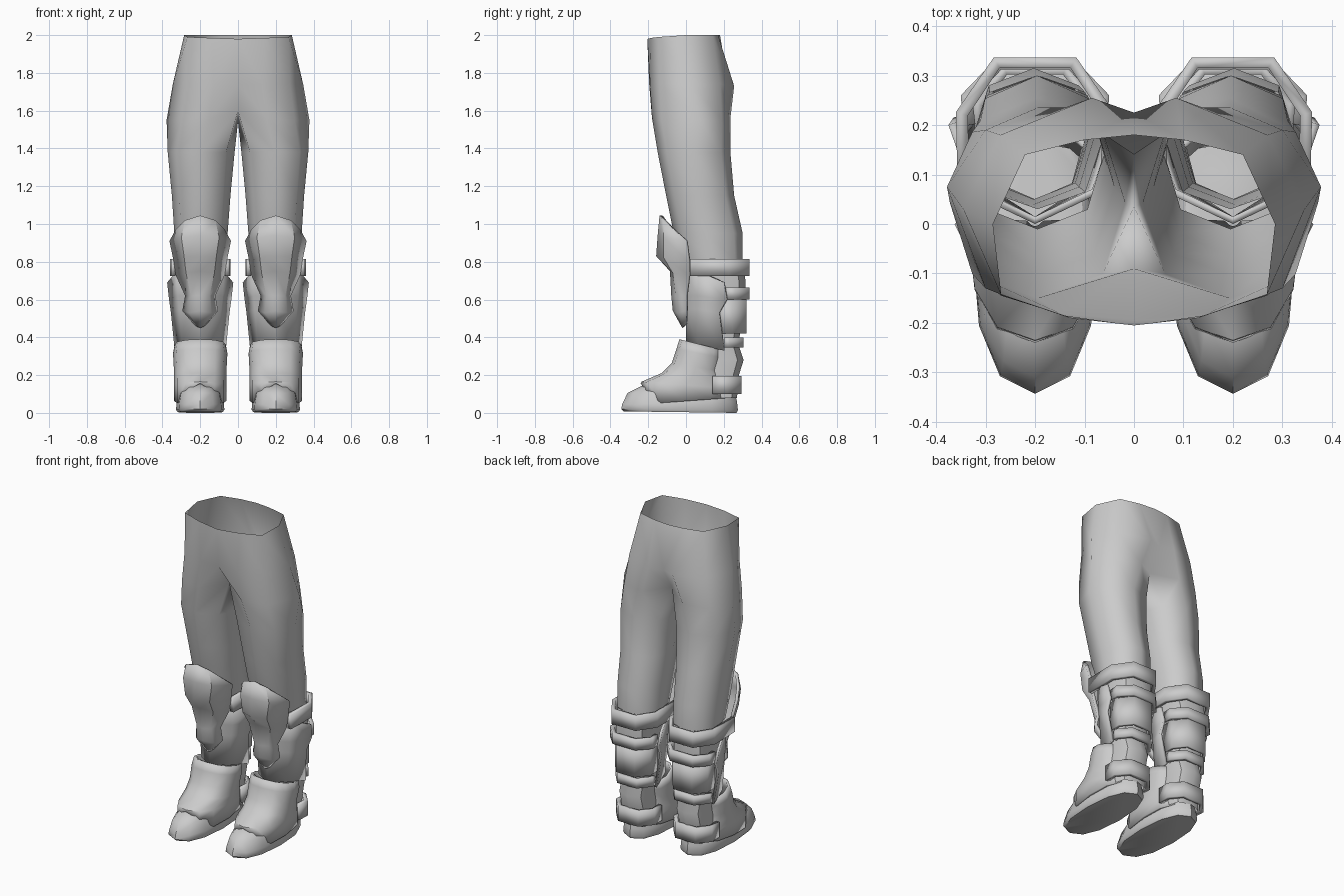
import bpy, math

if "Cube" in bpy.data.objects:
    bpy.data.objects.remove(bpy.data.objects["Cube"])

grey = bpy.data.materials.new("plain grey")
grey.diffuse_color = (0.6, 0.6, 0.6, 1)
grey.use_nodes = True
grey.node_tree.nodes["Principled BSDF"].inputs["Base Color"].default_value = grey.diffuse_color


def finish(name, verts, faces, thick=0, angle=40):
    """Make one side's part, then mirror it to the other leg."""
    me = bpy.data.meshes.new(name)
    me.from_pydata(verts, [], faces)
    me.materials.append(grey)
    ob = bpy.data.objects.new(name, me)
    bpy.context.collection.objects.link(ob)
    if thick:
        s = ob.modifiers.new("thickness", 'SOLIDIFY')
        s.thickness = thick
    m = ob.modifiers.new("other leg", 'MIRROR')
    m.use_clip = True
    m.merge_threshold = 0.0005
    bpy.ops.object.select_all(action='DESELECT')
    ob.select_set(True)
    bpy.context.view_layer.objects.active = ob
    bpy.ops.object.shade_smooth_by_angle(angle=math.radians(angle))
    return ob


def loft(name, rings, closed=True, cap_top=False, cap_end=False, **kw):
    """Skin rings listed from top to bottom, each running anticlockwise."""
    n = len(rings[0])
    verts = [p for r in rings for p in r]
    faces = []
    for k in range(len(rings) - 1):
        a, b = k * n, k * n + n
        for i in range(n if closed else n - 1):
            j = (i + 1) % n
            faces.append((a + i, b + i, b + j, a + j))
    if cap_top:
        faces.append(tuple(range(n)))
    if cap_end:
        faces.append(tuple(reversed(range(len(verts) - n, len(verts)))))
    return finish(name, verts, faces, **kw)


def oval(z, x0, x1, y0, y1, n=8, z_front=None, start=225):
    """Ring through the given x and y limits, optionally tilted at the front."""
    zf = z if z_front is None else z_front
    pts = []
    for i in range(n):
        a = math.radians(start + 360 / n * i)
        c, s = math.cos(a), math.sin(a)
        c = math.copysign(abs(c) ** 0.85, c)
        s = math.copysign(abs(s) ** 0.85, s)
        pts.append(((x0 + x1) / 2 + c * (x1 - x0) / 2,
                    (y0 + y1) / 2 + s * (y1 - y0) / 2,
                    z + (zf - z) * (1 - s) / 2))
    return pts


# trousers: half a pelvis down to the crotch, then the leg
waist = [(0, -.205, 1.98), (.14, -.185, 1.985), (.268, -.145, 1.99), (.285, 0, 2),
         (.22, .14, 2), (.1, .17, 2), (0, .18, 2)]
hip = [(0, -.195, 1.74), (.13, -.19, 1.74), (.275, -.14, 1.74), (.345, .03, 1.74),
       (.27, .18, 1.74), (.085, .255, 1.73), (0, .225, 1.73)]
fork = [(0, -.09, 1.6), (.15, -.18, 1.56), (.3, -.13, 1.55), (.378, .075, 1.55),
        (.3, .19, 1.55), (.14, .235, 1.56), (0, .14, 1.59), (0, .035, 1.54)]
leg = [oval(1.38, .018, .372, -.15, .235), oval(1.15, .04, .35, -.105, .255),
       oval(.95, .055, .337, -.065, .3), oval(.8, .06, .33, -.01, .3)]
verts = waist + hip + fork + [p for r in leg for p in r]
faces = []
for a, b in ((0, 7), (7, 14)):
    faces += [(a + i, b + i, b + i + 1, a + i + 1) for i in range(6)]
for k in range(4):
    a = 14 + 8 * k
    faces += [(a + i, a + 8 + i, a + 8 + (i + 1) % 8, a + (i + 1) % 8) for i in range(8)]
finish("trousers", verts, faces, angle=60)

# calf inside the armour, with the ankle bulge
loft("calf", [oval(.8, .065, .325, .03, .3), oval(.7, .08, .325, .04, .315),
              oval(.52, .09, .315, .05, .31), oval(.37, .1, .3, .05, .275),
              oval(.28, .1, .3, .05, .305), oval(.2, .1, .3, .05, .28),
              oval(.08, .1, .3, .05, .27)], angle=50)


# shin guard wrapping the front, open at the back
def shin(z, zb, hw, yb):
    return [(.2 + s * w * hw, y, h) for s, w, y, h in
            ((-1, 1, yb, zb), (-1, .72, .06, z), (-1, 0, 0, z),
             (1, .72, .06, z), (1, 1, yb, zb))]


loft("shin_guard", [shin(.75, .69, .175, .2), shin(.62, .6, .165, .215),
                    shin(.55, .53, .155, .175), shin(.36, .33, .135, .2)],
     closed=False, thick=.015, angle=45)

# knee pad: centre, middle and edge of each row as (half width, y, z)
rows = [((0, -.14, 1.045), (.08, -.12, 1.02), (.13, -.065, .97)),
        ((0, -.15, .94), (.1, -.12, .93), (.163, 0, .91)),
        ((0, -.158, .83), (.085, -.12, .825), (.14, .015, .8)),
        ((0, -.085, .75), (.075, -.07, .74), (.13, .015, .73)),
        ((0, -.078, .62), (.05, -.055, .62), (.08, 0, .62)),
        ((0, -.07, .54), (.06, -.045, .53), (.095, 0, .54)),
        ((0, -.02, .45), (.015, -.015, .455), (.03, 0, .465))]
loft("knee_pad", [[(.2 + s * r[i][0], r[i][1], r[i][2]) for s, i in
                   ((-1, 2), (-1, 1), (1, 0), (1, 1), (1, 2))] for r in rows],
     closed=False, thick=.018, angle=40)


# straps round the back: chamfered open bands
def strap(name, z0, z1, hw, yf, yb, thick=.025):
    side = yf + (yb - yf) * .65 if yb - yf > .2 else yb - .075
    xy = [(hw * .97, yf), (hw, side), (hw * .52, yb),
          (-hw * .52, yb), (-hw, side), (-hw * .97, yf)]
    loft(name, [[(.2 + x, y, z) for x, y in xy] for z in (z1, z0)],
         closed=False, thick=thick, angle=25)


strap("knee_strap", .725, .815, .16, .02, .337)
strap("calf_strap", .6, .665, .15, .2, .335)
strap("ankle_strap", .345, .4, .13, .2, .305)
strap("heel_strap", .1, .195, .135, .14, .293)
strap("calf_plate", .42, .6, .125, .17, .32, .02)

# boot upper, with a raised arch over the toes
hem = oval(.08, .062, .338, -.24, .24, 12, .045, 180)
hem = [(x, y, z + max(0, -y - .17) * 1.6) for x, y, z in hem]
instep = oval(.13, .062, .338, -.235, .235, 12, .165, 180)
loft("boot_upper", [oval(.33, .064, .336, -.035, .205, 12, .39, 180),
                    oval(.29, .056, .344, -.05, .2, 12, .34, 180),
                    oval(.22, .06, .34, -.075, .18, 12, .265, 180),
                    oval(.18, .06, .34, -.13, .2, 12, .21, 180), instep, hem],
     thick=.015, angle=50)

# toe cap and sole in one shell
loft("toe_and_sole", [oval(.1, .1, .3, -.22, .2, 12, .15, 180),
                      oval(.1, .085, .315, -.31, .26, 12, .105, 180),
                      oval(.06, .075, .325, -.338, .27, 12, .045, 180),
                      oval(.015, .072, .328, -.343, .275, 12, .02, 180),
                      oval(0, .08, .32, -.33, .268, 12, .008, 180)],
     cap_top=True, cap_end=True, angle=45)
